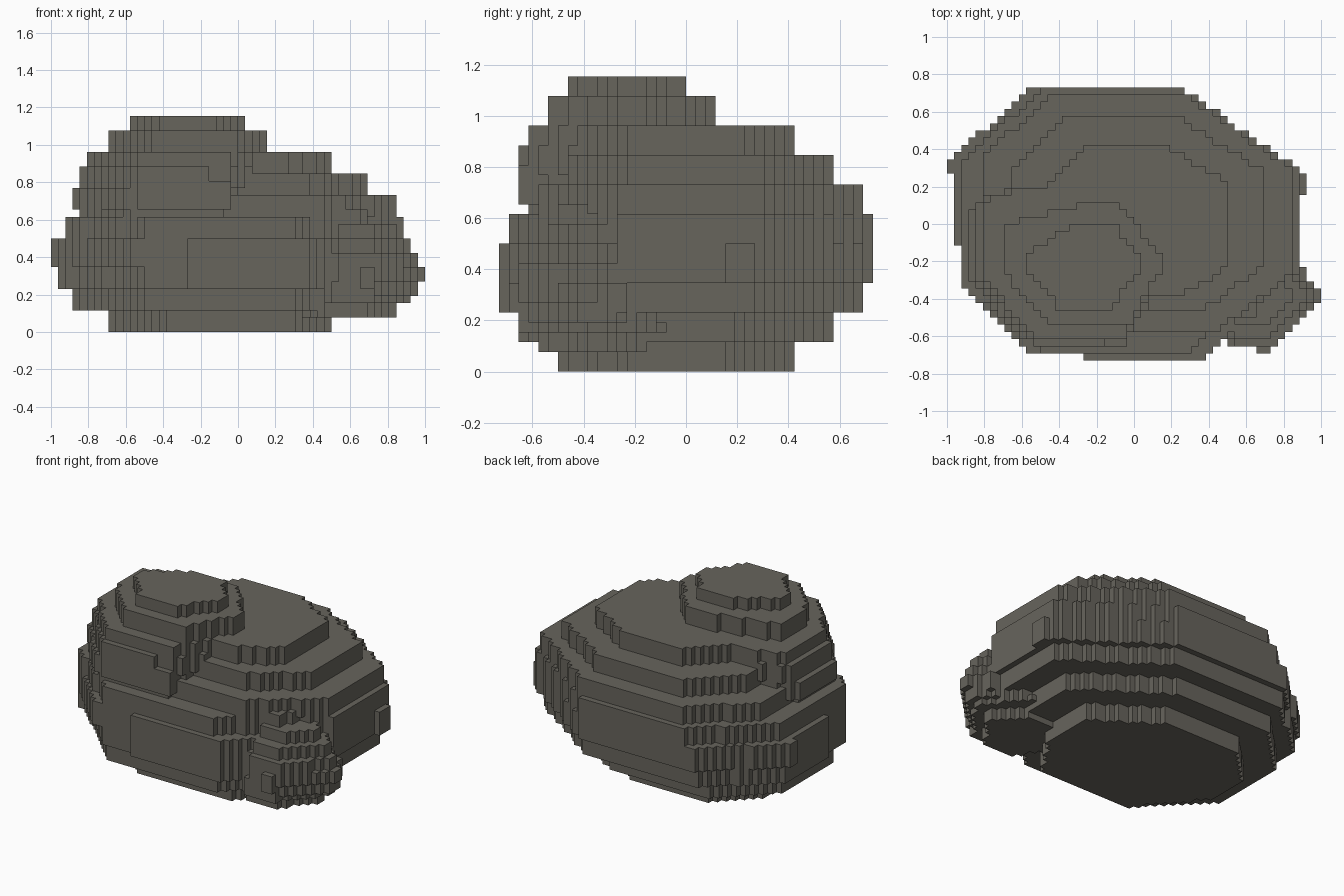
import bpy, bmesh, math

if "Cube" in bpy.data.objects:
    bpy.data.objects.remove(bpy.data.objects["Cube"])

CELL = 2 / 52                      # block size; the grid is 52 x 38 x 30 blocks
NX, NY = 52, 38

stone = bpy.data.materials.new("grey_stone")
stone.diffuse_color = (0.136, 0.128, 0.108, 1)
stone.use_nodes = True
stone.node_tree.nodes["Principled BSDF"].inputs["Base Color"].default_value = stone.diffuse_color


def lerp(a, b, t):
    return a + (b - a) * t


def outside(p, a, b):
    """True when p lies right of the line a-b."""
    return (b[0] - a[0]) * (p[1] - a[1]) - (b[1] - a[1]) * (p[0] - a[0]) < 0


def layer_cells(z0, z1, x0, x1, y0, y1, left, right, front, back):
    """Blocks of one chamfered slab; each side gives its straight part."""
    ring = [(lerp(x0, x1, front[0]), y0), (lerp(x0, x1, front[1]), y0),
            (x1, lerp(y0, y1, right[0])), (x1, lerp(y0, y1, right[1])),
            (lerp(x0, x1, back[1]), y1), (lerp(x0, x1, back[0]), y1),
            (x0, lerp(y0, y1, left[1])), (x0, lerp(y0, y1, left[0]))]
    cells = set()
    for i in range(NX):
        for j in range(NY):
            p = ((i + 0.5 - NX / 2) * CELL, (j + 0.5 - NY / 2) * CELL)
            if not any(outside(p, ring[k - 1], ring[k]) for k in range(8)):
                cells |= {(i, j, k) for k in range(z0, z1)}
    return cells


def rock_cells(layers, **sides):
    """Stack of slabs sharing the same chamfers, unless a slab overrides them."""
    return set().union(*(layer_cells(*row, **{**sides, **own}) for *row, own in layers))


def block(x0, x1, y0, y1, z0, z1):
    """Plain rectangular patch standing proud of the rock."""
    return layer_cells(z0, z1, x0, x1, y0, y1, *[(0, 1)] * 4)


# Large boulder: z range in blocks, then x and y extents
boulder = rock_cells([
    (0, 3, -0.69, 0.50, -0.50, 0.42, dict(left=(0.43, 0.74), front=(0.28, 0.82))),
    (3, 6, -0.885, 0.69, -0.65, 0.58, {}),
    (6, 9, -0.96, 0.85, -0.69, 0.69, dict(left=(0.42, 0.74))),
    (6, 9, -0.92, 0.85, -0.69, 0.69, dict(left=(0.27, 0.74))),
    (9, 13, -0.96, 0.885, -0.69, 0.73, dict(left=(0.42, 0.74))),
    (9, 13, -0.92, 0.885, -0.69, 0.73, dict(left=(0.25, 0.74), front=(0.21, 0.72))),
    (13, 16, -0.92, 0.885, -0.69, 0.73, dict(left=(0.25, 0.72), front=(0.25, 0.66), back=(0.24, 0.64))),
    (16, 19, -0.81, 0.85, -0.58, 0.69, dict(right=(0.25, 0.69))),
    (19, 22, -0.65, 0.69, -0.48, 0.58, dict(right=(0.25, 0.72))),
    (22, 25, -0.48, 0.50, -0.40, 0.42, dict(right=(0.20, 0.76), front=(0.22, 0.70))),
], left=(0.31, 0.74), right=(0.32, 0.69), front=(0.26, 0.75), back=(0.22, 0.65))
boulder |= block(-0.27, 0.385, -0.73, -0.60, 6, 13)
boulder |= block(-1.0, -0.90, 0.27, 0.35, 9, 13)
boulder |= block(0.80, 0.923, 0.16, 0.27, 9, 13)

# Upper boulder on the left
upper = rock_cells([
    (16, 17, -0.85, 0.12, -0.615, 0.12, {}),
    (17, 20, -0.885, 0.16, -0.615, 0.16, {}),
    (20, 23, -0.85, 0.19, -0.615, 0.19, {}),
    (23, 25, -0.81, 0.16, -0.615, 0.19, {}),
    (25, 28, -0.69, 0.155, -0.54, 0.116, dict(left=(0.42, 0.82), back=(0.55, 0.72), right=(0.48, 0.54))),
    (28, 30, -0.58, 0.04, -0.462, 0.0, dict(left=(0.52, 0.62), back=(0.42, 0.76), right=(0.5, 0.58), front=(0.3, 0.72))),
], left=(0.42, 0.90), right=(0.48, 0.60), front=(0.28, 0.78), back=(0.18, 0.75))
upper |= block(-0.54, -0.15, -0.655, -0.55, 17, 23)
upper |= block(-0.15, -0.04, -0.655, -0.55, 17, 21)

# Small rock at the front right corner
small = rock_cells([
    (2, 4, 0.35, 0.85, -0.58, -0.15, {}),
    (4, 5, 0.35, 0.923, -0.655, -0.08, {}),
    (5, 7, 0.35, 0.96, -0.655, -0.12, {}),
    (7, 9, 0.36, 1.0, -0.655, -0.15, {}),
    (9, 11, 0.38, 0.96, -0.655, -0.18, {}),
    (11, 13, 0.42, 0.923, -0.615, -0.2, {}),
    (13, 15, 0.46, 0.85, -0.54, -0.25, {}),
    (15, 17, 0.50, 0.70, -0.50, -0.3, {}),
], left=(0.40, 0.62), right=(0.50, 0.58), front=(0.28, 0.62), back=(0.35, 0.65))
small |= block(0.655, 0.73, -0.693, -0.6, 6, 9)
small |= block(0.88, 0.923, -0.27, -0.22, 6, 9)

SIDES = [((1, 0, 0), [(1, 0, 0), (1, 1, 0), (1, 1, 1), (1, 0, 1)]),
         ((-1, 0, 0), [(0, 0, 0), (0, 0, 1), (0, 1, 1), (0, 1, 0)]),
         ((0, 1, 0), [(0, 1, 0), (0, 1, 1), (1, 1, 1), (1, 1, 0)]),
         ((0, -1, 0), [(0, 0, 0), (1, 0, 0), (1, 0, 1), (0, 0, 1)]),
         ((0, 0, 1), [(0, 0, 1), (1, 0, 1), (1, 1, 1), (0, 1, 1)]),
         ((0, 0, -1), [(0, 0, 0), (0, 1, 0), (1, 1, 0), (1, 0, 0)])]


def add_rock(name, cells, solid):
    """Skin the exposed block sides and merge the flat areas."""
    bm = bmesh.new()
    verts = {}

    def vert(i, j, k):
        if (i, j, k) not in verts:
            verts[i, j, k] = bm.verts.new(((i - NX / 2) * CELL, (j - NY / 2) * CELL, k * CELL))
        return verts[i, j, k]

    for c in sorted(cells):
        for step, corners in SIDES:
            if tuple(a + b for a, b in zip(c, step)) not in solid:
                bm.faces.new([vert(*(a + b for a, b in zip(c, q))) for q in corners])
    bmesh.ops.dissolve_limit(bm, angle_limit=math.radians(1), verts=bm.verts, edges=bm.edges)
    mesh = bpy.data.meshes.new(name)
    bm.to_mesh(mesh)
    bm.free()
    mesh.materials.append(stone)
    bpy.context.collection.objects.link(bpy.data.objects.new(name, mesh))


solid = boulder | upper | small
add_rock("large_boulder", boulder, solid)
add_rock("upper_boulder", upper - boulder, solid)
add_rock("small_rock", small - boulder - upper, solid)
